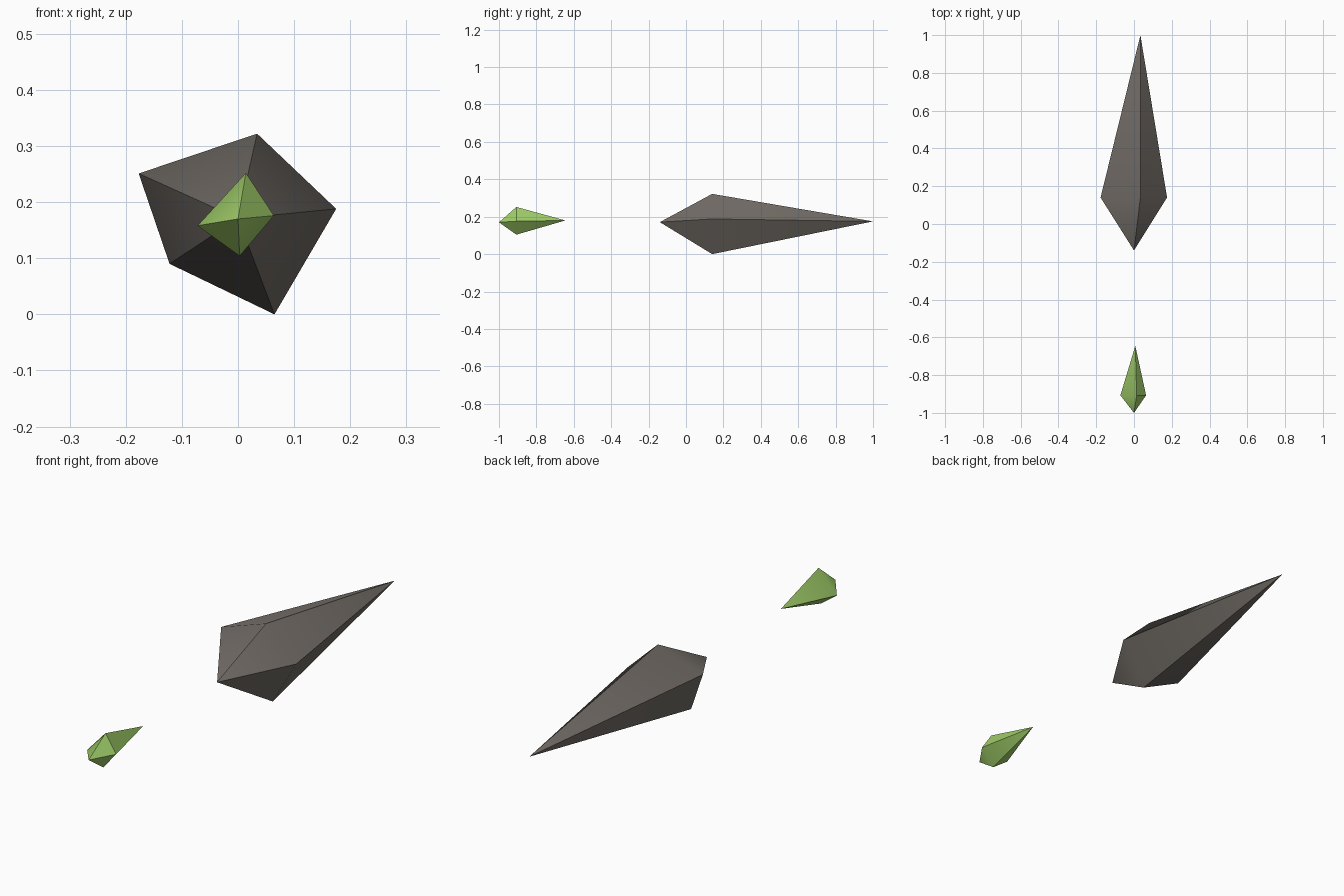
import bpy
import bmesh
import math

cube = bpy.data.objects.get("Cube")
if cube:
    bpy.data.objects.remove(cube, do_unlink=True)


def make_material(name, colour):
    mat = bpy.data.materials.new(name)
    mat.use_nodes = True
    mat.diffuse_color = colour
    mat.node_tree.nodes["Principled BSDF"].inputs["Base Color"].default_value = colour
    return mat


def make_shard(name, ring, ring_y, front_tip, back_tip, mat):
    """Faceted spike: an (x, z) ring joined to a front and a back tip."""
    bm = bmesh.new()
    verts = [bm.verts.new((x, ring_y, z)) for x, z in ring]
    tips = [bm.verts.new(front_tip), bm.verts.new(back_tip)]
    for i, v in enumerate(verts):
        for tip in tips:
            bm.faces.new((v, verts[i - 1], tip))
    bmesh.ops.recalc_face_normals(bm, faces=bm.faces[:])
    mesh = bpy.data.meshes.new(name)
    bm.to_mesh(mesh)
    bm.free()
    mesh.materials.append(mat)
    obj = bpy.data.objects.new(name, mesh)
    bpy.context.collection.objects.link(obj)
    # Lengthwise edges stay crisp, the shallow shoulder is softened
    bpy.ops.object.select_all(action="DESELECT")
    obj.select_set(True)
    bpy.context.view_layer.objects.active = obj
    bpy.ops.object.shade_smooth_by_angle(angle=math.radians(40))
    return obj


stone = make_material("dark_stone", (0.165, 0.147, 0.130, 1))
green = make_material("leaf_green", (0.35, 0.61, 0.14, 1))

# Large five-sided stone spike
make_shard(
    "stone_spike",
    [(0.034, 0.322), (0.175, 0.188), (0.065, 0.0), (-0.122, 0.09), (-0.177, 0.251)],
    0.14, (0, -0.14, 0.171), (0.034, 1.0, 0.175), stone)

# Small four-sided green shard ahead of it
make_shard(
    "green_shard",
    [(0.014, 0.252), (0.064, 0.176), (0.003, 0.104), (-0.072, 0.158)],
    -0.907, (0, -1.0, 0.17), (0.007, -0.645, 0.18), green)
